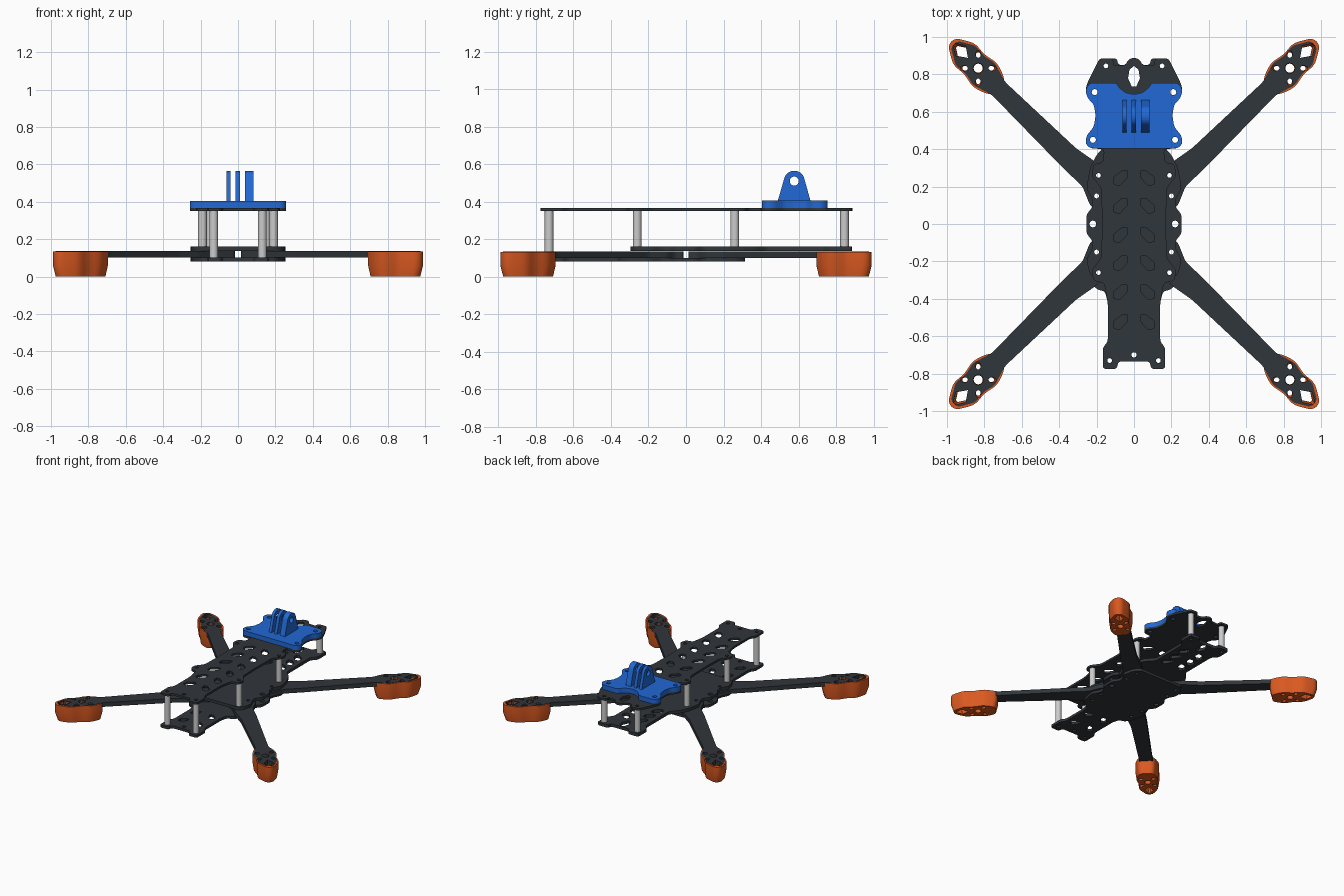
import bpy, bmesh
from math import sin, cos, pi, radians
from mathutils import Vector, Matrix

if "Cube" in bpy.data.objects:
    bpy.data.objects.remove(bpy.data.objects["Cube"])


def material(name, col):
    m = bpy.data.materials.new(name)
    m.diffuse_color = (*col, 1)
    m.use_nodes = True
    m.node_tree.nodes["Principled BSDF"].inputs["Base Color"].default_value = m.diffuse_color
    return m


CARBON = material("carbon", (0.03, 0.037, 0.043))
ORANGE = material("orange_print", (0.70, 0.10, 0.015))
BLUE = material("blue_print", (0.016, 0.14, 0.66))


def circle(x, y, r, n=20):
    return [(x + r * cos(2 * pi * i / n), y + r * sin(2 * pi * i / n)) for i in range(n)]


def mirror_x(half):
    """Close a right-hand half outline that runs from front to rear."""
    return half + [(-x, y) for x, y in reversed(half) if x > 1e-4]


def both(shape):
    return [shape, [(-x, y) for x, y in shape]]


def rounded(pts, r=0.018):
    out = []
    for i, p in enumerate(pts):
        p, a, b = Vector(p), Vector(pts[i - 1]), Vector(pts[(i + 1) % len(pts)])
        s = p + (a - p).normalized() * min(r, (a - p).length * 0.45)
        e = p + (b - p).normalized() * min(r, (b - p).length * 0.45)
        for t in (0, 0.33, 0.67, 1):
            out.append(tuple(s * (1 - t) ** 2 + p * 2 * t * (1 - t) + e * t * t))
    return out


def plate(name, outline, holes, z0, z1, mat=None, matrix=None, taper=None):
    """Extruded flat profile with holes; taper = (centre, scale, z start) narrows the underside."""
    cu = bpy.data.curves.new(name, 'CURVE')
    cu.dimensions, cu.fill_mode, cu.extrude = '2D', 'BOTH', (z1 - z0) / 2
    for loop in [outline] + holes:
        s = cu.splines.new('POLY')
        s.points.add(len(loop) - 1)
        for pt, c in zip(s.points, loop):
            pt.co = (c[0], c[1], 0, 1)
        s.use_cyclic_u = True
    tmp = bpy.data.objects.new(name + "_curve", cu)
    bpy.context.collection.objects.link(tmp)
    dg = bpy.context.evaluated_depsgraph_get()
    me = bpy.data.meshes.new_from_object(tmp.evaluated_get(dg))
    bpy.data.objects.remove(tmp)
    bm = bmesh.new()
    bm.from_mesh(me)
    bmesh.ops.translate(bm, verts=bm.verts, vec=(0, 0, (z0 + z1) / 2))
    bmesh.ops.remove_doubles(bm, verts=bm.verts, dist=1e-5)
    if taper:
        c, k, zs = taper
        bmesh.ops.bisect_plane(bm, geom=bm.verts[:] + bm.edges[:] + bm.faces[:],
                               plane_co=(0, 0, zs), plane_no=(0, 0, 1))
        for v in bm.verts:
            if v.co.z < z0 + 0.001:
                v.co.x = c[0] + (v.co.x - c[0]) * k
                v.co.y = c[1] + (v.co.y - c[1]) * k
    if matrix:
        bm.transform(matrix)
    bmesh.ops.recalc_face_normals(bm, faces=bm.faces)
    bm.to_mesh(me)
    bm.free()
    me.materials.clear()
    if mat:
        me.materials.append(mat)
    ob = bpy.data.objects.new(name, me)
    bpy.context.collection.objects.link(ob)
    bpy.ops.object.select_all(action='DESELECT')
    ob.select_set(True)
    bpy.context.view_layer.objects.active = ob
    bpy.ops.object.shade_smooth_by_angle(angle=radians(30))
    return ob


def slot(x, y, k=1.0):
    base = [(-.035, -.032), (-.035, .005), (.008, .04), (.035, .04), (.035, .002), (-.005, -.04)]
    return [(x + k * a, y + k * b) for a, b in base]


def pair(x, y, r=0.013):
    return both(circle(x, y, r))


# Shared outline stretches and hole groups
mount_side = [(.26, .72), (.25, .675), (.215, .64), (.205, .58), (.215, .52),
              (.255, .47), (.26, .43), (.235, .405)]
tail = [(.14, -.42), (.14, -.63), (.167, -.66), (.167, -.775), (.09, -.775), (.085, -.735), (0, -.735)]
waist = [(.255, .19), (.222, .13), (.222, .09), (.255, .05), (.255, -.05),
         (.222, -.09), (.222, -.13), (.255, -.19)]
nose_hole = [(0, .845), (.024, .825), (.032, .78), (.012, .735), (-.012, .735), (-.032, .78), (-.024, .825)]
mid_holes = pair(.19, .26) + pair(.19, -.26)
rear_holes = pair(.13, -.73) + [circle(0, -.70, .014)]
side_holes = pair(.22, 0, .018) + pair(.2, .15) + pair(.2, -.15)

# Top plate
top = [(0, .89), (.03, .88), (.045, .85), (.11, .845), (.11, .885), (.185, .885), (.245, .765)] + \
    mount_side + [(.16, .40), (.165, .33), (.215, .32), (.228, .26), (.175, .19), (.17, 0),
                  (.175, -.18), (.228, -.25), (.215, -.305), (.16, -.315)] + tail
holes = [nose_hole] + mid_holes + rear_holes + pair(.15, .845) + pair(.21, .705, .016) + pair(.22, .45, .016)
for y in (.245, .096, -.06, -.21, -.365, -.525):
    holes += both(slot(-.072, y))
plate("top_plate", rounded(mirror_x(top)), holes, .350, .367, CARBON)

# Middle plate, running forward
mid = [(0, .85), (.085, .85), (.09, .885), (.185, .885), (.185, .77), (.145, .73), (.145, .43),
       (.2, .37), (.235, .30)] + waist + [(.235, -.27), (.2, -.295), (0, -.295)]
holes = [nose_hole] + mid_holes + side_holes + pair(.15, .845)
for y in (.47, .57, .67):
    holes += both(slot(-.072, y))
plate("middle_plate", rounded(mirror_x(mid)), holes, .136, .160, CARBON)

# Bottom plate, running rearward
bottom = [(0, .315), (.2, .315), (.235, .27)] + waist + [(.235, -.30), (.2, -.35), (.155, -.36)] + tail
holes = mid_holes + rear_holes + side_holes
for y in (-.445, -.605):
    holes += both(slot(-.072, y, .85))
plate("bottom_plate", rounded(mirror_x(bottom)), holes, .080, .101, CARBON)

# Arms and orange motor guards, one per quadrant
C = (.833, .833)
half = [(.69, .765), (.705, .81), (.735, .865), (.80, .905), (.85, .967), (.957, .995)]
pad = half + [(y, x) for x, y in reversed(half)]
inner = [(C[0] + (x - C[0]) * .9, C[1] + (y - C[1]) * .9) for x, y in pad]
arm = [(.76, .69), (.38, .30), (.275, .20), (.235, .1), (.185, .06), (.18, .013), (.015, .013),
       (.015, .2), (.12, .25), (.21, .335), (.31, .405), (.69, .76)]
motor = [circle(*C, .027), [(.888, .888), (.9, .953), (.955, .965), (.965, .955), (.953, .9)]]
for dx, dy in ((1, 0), (-1, 0), (0, 1), (0, -1)):
    motor.append([(C[0] + .075 * dx + (x * (1.4 if dx else 1)), C[1] + .075 * dy + (y * (1.4 if dy else 1)))
                  for x, y in circle(0, 0, .014)])
arm_holes = motor + [circle(.19, .26, .013), circle(.2, .15, .013)]
for sx, fx in ((-1, "left"), (1, "right")):
    for sy, fy in ((-1, "front"), (1, "rear")):
        def flip(p):
            return [(sx * x, sy * y) for x, y in p]
        c = (sx * C[0], sy * C[1])
        plate(f"{fy}_{fx}_arm", flip(rounded(inner[1:-1] + arm)), [flip(h) for h in arm_holes],
              .101, .1355, CARBON)
        plate(f"{fy}_{fx}_motor_guard", flip(rounded(pad, .03)), [flip(h) for h in motor],
              0, .133, ORANGE, taper=(c, .9, .06))

# Hollow standoffs between the plates
for i, (x, y, z) in enumerate(((.13, -.73, .101), (.19, -.26, .16), (.19, .26, .16), (.15, .845, .16))):
    for sx in (-1, 1):
        plate(f"standoff_{i}_{'left' if sx < 0 else 'right'}", circle(sx * x, y, .023, 24),
              [circle(sx * x, y, .0125)], z, .350)

# Blue camera mount base
base = [(0, .692), (.045, .702), (.08, .73), (.095, .755), (.235, .755)] + mount_side + [(0, .405)]
plate("camera_mount_base", rounded(mirror_x(base)), pair(.21, .705, .016) + pair(.22, .45, .016),
      .367, .405, BLUE)

# Three upright fins with a cross hole
to_side = Matrix(((0, 0, 1, 0), (1, 0, 0, 0), (0, 1, 0, 0), (0, 0, 0, 1)))
fin = [(.665, .40)] + [(.577 + .055 * cos(radians(a)), .51 + .055 * sin(radians(a)))
                       for a in range(15, 166, 10)] + [(.488, .40)]
for i, (x0, x1) in enumerate(((-.062, -.039), (-.014, .010), (.037, .083))):
    plate(f"camera_mount_fin_{i}", fin, [circle(.577, .51, .024)], x0, x1, BLUE, to_side)
